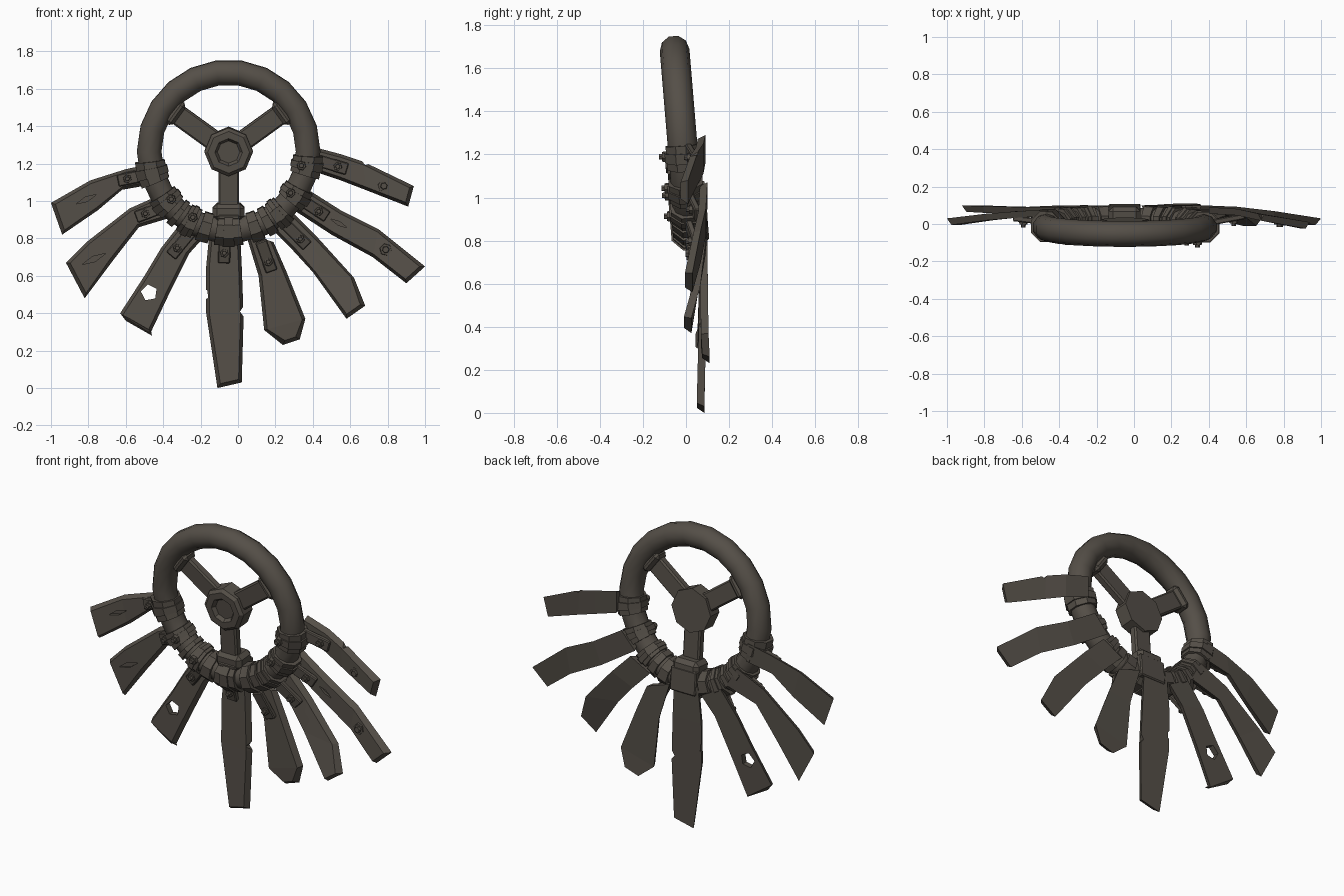
import bpy, bmesh, math
from mathutils import Matrix, Vector

cube = bpy.data.objects.get("Cube")
if cube:
    bpy.data.objects.remove(cube)

# One dark iron-brown colour for everything
COLOUR = (0.09, 0.078, 0.064, 1)
mat = bpy.data.materials.new("dark_brown")
mat.use_nodes = True
mat.diffuse_color = COLOUR
bsdf = mat.node_tree.nodes["Principled BSDF"]
bsdf.inputs["Base Color"].default_value = COLOUR
bsdf.inputs["Roughness"].default_value = 0.9

FRONT = Matrix.Rotation(math.pi / 2, 4, "X")      # turns +z to face the front
WHEEL = Matrix.Translation((-0.05, -0.018, 1.265)) @ Matrix.Rotation(0.083, 4, "X")
RADIUS = 0.425


def finish(name, bm, matrix=Matrix()):
    bm.transform(matrix)
    bmesh.ops.recalc_face_normals(bm, faces=bm.faces)
    mesh = bpy.data.meshes.new(name)
    bm.to_mesh(mesh)
    bm.free()
    mesh.materials.append(mat)
    obj = bpy.data.objects.new(name, mesh)
    bpy.context.collection.objects.link(obj)
    return obj


def loft(rows, closed=False):
    """Skin a list of equal cross-sections."""
    bm = bmesh.new()
    rings = [[bm.verts.new(p) for p in row] for row in rows]
    pairs = list(zip(rings, rings[1:]))
    if closed:
        pairs.append((rings[-1], rings[0]))
    for a, b in pairs:
        for i in range(len(a)):
            j = (i + 1) % len(a)
            bm.faces.new((a[i], a[j], b[j], b[i]))
    if not closed:
        bm.faces.new(rings[0])
        bm.faces.new(rings[-1])
    return bm


def tube(name, start, end, steps, r, sides, closed=False):
    """Part of the wheel rim between two angles in degrees."""
    rows = []
    for k in range(steps if closed else steps + 1):
        a = math.radians(start + (end - start) * k / steps)
        row = []
        for s in range(sides):
            b = math.tau * (s + 0.5) / sides
            d = RADIUS + r * math.cos(b)
            row.append((d * math.cos(a), r * math.sin(b), d * math.sin(a)))
        rows.append(row)
    return finish(name, loft(rows, closed), WHEEL)


def beam(name, p, q, width, thick, matrix=Matrix()):
    """Bevelled bar from p to q, its wide side facing the front."""
    p, q = Vector(p), Vector(q)
    along = (q - p).normalized()
    side = along.cross(Vector((0, 1, 0))).normalized()
    out = side.cross(along)
    frame = Matrix((along, side, out)).transposed().to_4x4()
    frame.translation = (p + q) / 2
    bm = bmesh.new()
    bmesh.ops.create_cube(bm, size=1)
    bm.transform(Matrix.Diagonal(((q - p).length, width, thick, 1)))
    bmesh.ops.bevel(bm, geom=bm.edges[:], offset=thick * 0.18, segments=1, affect="EDGES")
    return finish(name, bm, matrix @ frame)


def prism(name, loc, r, sides, depth, angle=0, stretch=1, taper=1):
    """Upright polygon plate facing the front."""
    bm = bmesh.new()
    bmesh.ops.create_cone(bm, cap_ends=True, segments=sides, radius1=r,
                          radius2=r * taper, depth=depth)
    turn = Matrix.Rotation(math.radians(angle), 4, "Z") @ Matrix.Diagonal((1, stretch, 1, 1))
    return finish(name, bm, Matrix.Translation(loc) @ FRONT @ turn)


def bolt(name, loc, r=0.03):
    x, y, z = loc
    prism(name + "_washer", (x, y, z), r, 6, 0.02, 15, 1, 0.9)
    prism(name + "_head", (x, y - 0.014, z), r * 0.6, 6, 0.02, 40, 1, 0.8)


def cut(obj, cutter):
    mod = obj.modifiers.new("cut", "BOOLEAN")
    mod.operation = "DIFFERENCE"
    mod.solver = "EXACT"
    mod.object = cutter
    graph = bpy.context.evaluated_depsgraph_get()
    mesh = bpy.data.meshes.new_from_object(obj.evaluated_get(graph))
    obj.modifiers.clear()
    obj.data = mesh
    bpy.data.objects.remove(cutter)


THICK = 0.035


def plank(name, y0, y1, rows, gouge=None, notches=(), hole=None, stud=None):
    """Bent chamfered board; rows give both edges from root to tip."""
    n = len(rows) - 1
    mids = [Vector(((a + c) / 2, 0, (b + d) / 2)) for a, b, c, d in rows]
    axis = mids[-1] - mids[0]

    def depth(x, z):
        t = (Vector((x, 0, z)) - mids[0]).dot(axis) / axis.length_squared
        return y0 + (y1 - y0) * t * abs(t)

    sections = []
    for i, (xa, za, xb, zb) in enumerate(rows):
        y = y0 + (y1 - y0) * (i / n) ** 2
        a, b = Vector((xa, y, za)), Vector((xb, y, zb))
        inset = (b - a).normalized() * 0.017
        lift = Vector((0, -THICK, 0))
        if i == n:
            lift -= axis.normalized() * 0.02
        sections.append((a, b, b - inset + lift, a + inset + lift))
    obj = finish(name, loft(sections))

    # Worn slits, edge notches and a through hole
    if gouge:
        x, z, angle, size = gouge
        front = depth(x, z) - THICK
        cut(obj, prism("slit_cutter", (x, front, z), size, 4, 0.028, angle, 0.22, 1))
    for x, z in notches:
        cut(obj, prism("notch_cutter", (x, 0.06, z), 0.035, 5, 0.3, 20))
    if hole:
        cut(obj, prism("hole_cutter", (hole[0], 0.06, hole[1]), 0.045, 5, 0.4, 10))
    if stud:
        x, z = stud
        bolt(name + "_stud", (x, depth(x, z) - THICK - 0.006, z), 0.035)

    # Strap running from the rim onto the board
    run = (mids[1] - mids[0]).normalized()
    p, q = mids[0] + run * 0.02, mids[0] + run * 0.19
    p.y, q.y = 0.01, depth(q.x, q.z) - THICK - 0.005
    beam(name + "_strap", p, q, 0.065, 0.03)
    spot = p.lerp(q, 0.7)
    bolt(name + "_bolt", (spot.x, spot.y - 0.018, spot.z), 0.024)


# Wheel rim
rim = tube("wheel_rim", 0, 360, 22, 0.069, 10, True)
bpy.ops.object.select_all(action="DESELECT")
rim.select_set(True)
bpy.context.view_layer.objects.active = rim
bpy.ops.object.shade_smooth_by_angle(angle=math.radians(50))

# Octagonal hub with a raised lip and a sunken centre
bm = bmesh.new()
bmesh.ops.create_cone(bm, cap_ends=True, segments=8, radius1=0.13, radius2=0.13, depth=0.085)
face = max(bm.faces, key=lambda f: f.calc_center_median().z)
for width, drop in ((0.018, 0.016), (0.038, 0), (0.014, -0.022)):
    bmesh.ops.inset_region(bm, faces=[face], thickness=width)
    bmesh.ops.translate(bm, verts=face.verts, vec=(0, 0, drop))
finish("hub", bm, WHEEL @ FRONT)

# Spokes with their end plates
for label, degrees in (("left", 36), ("right", 144), ("lower", 270)):
    a = math.radians(degrees)
    ray = Vector((math.cos(a), 0, math.sin(a)))
    beam(label + "_spoke", ray * 0.08, ray * 0.4, 0.11, 0.05, WHEEL)
    beam(label + "_spoke_plate", ray * 0.325, ray * 0.375, 0.14, 0.1, WHEEL)
beam("lower_spoke_foot", (0, 0.02, -0.28), (0, 0.02, -0.37), 0.17, 0.13, WHEEL)
beam("rear_clamp", (0, 0.07, -0.33), (0, 0.07, -0.47), 0.17, 0.035, WHEEL)

# Clamping bands around the lower rim
bands = ((195, 8), (219, 6), (231, 2), (241, 5), (253, 4), (270, 9),
         (289, 4), (299, 3), (309, 5), (327, 6), (350, 7))
for i, (angle, half) in enumerate(bands):
    tube(f"band_{i}", angle - half, angle + half, 2, 0.086, 8)
    if half > 4:
        tube(f"band_ridge_{i}", angle - half * 0.4, angle + half * 0.4, 1, 0.094, 8)
for i, angle in enumerate((219, 241, 327, 350)):
    a = math.radians(angle)
    spot = WHEEL @ Vector((RADIUS * 0.93 * math.cos(a), -0.09, RADIUS * 0.93 * math.sin(a)))
    bolt(f"band_bolt_{i}", spot, 0.026)

# Fan of worn boards
plank("right_board_top", 0.075, 0.03,
      [(-.46, 1.2, -.45, 1.09), (-.6, 1.17, -.62, 1.06), (-.79, 1.11, -.75, .95), (-1, .99, -.94, .82)],
      gouge=(-.81, 1.01, 25, .06))
plank("right_board_middle", 0.09, 0.1,
      [(-.4, 1.04, -.33, .92), (-.58, .96, -.53, .86), (-.81, .78, -.67, .68), (-.92, .67, -.82, .48)],
      gouge=(-.77, .69, 25, .07))
plank("right_board_low", 0.1, 0.08,
      [(-.3, .89, -.17, .82), (-.41, .75, -.26, .72), (-.5, .6, -.37, .5),
       (-.63, .4, -.47, .29), (-.6, .36, -.46, .28)], hole=(-.475, .51))
plank("centre_board", 0.1, 0.085,
      [(-.15, .86, .01, .86), (-.17, .65, .02, .65), (-.17, .4, .03, .38), (-.11, 0, .02, .03)],
      gouge=(-.06, .22, 72, .075), notches=((-.19, .5), (.045, .41)))
plank("left_board_low", 0.1, 0.11,
      [(.04, .83, .19, .78), (.11, .6, .26, .62), (.14, .31, .36, .37), (.24, .23, .33, .26)],
      gouge=(.23, .51, -45, .07))
plank("left_board_lower_middle", 0.1, 0.025,
      [(.17, .86, .3, .93), (.29, .74, .43, .8), (.4, .62, .62, .59), (.58, .37, .68, .44)],
      gouge=(.45, .7, -35, .05))
plank("left_board_upper_middle", 0.1, 0.03,
      [(.27, .97, .36, 1.07), (.5, .82, .55, .95), (.72, .7, .75, .85), (.9, .56, 1, .65)],
      gouge=(.54, .88, -28, .05), stud=(.79, .74))
plank("left_board_top", 0.09, 0.01,
      [(.4, 1.16, .4, 1.29), (.55, 1.11, .55, 1.25), (.68, 1.06, .67, 1.21), (.91, .97, .94, 1.08)],
      notches=((.69, 1.225),), stud=(.78, 1.08))
